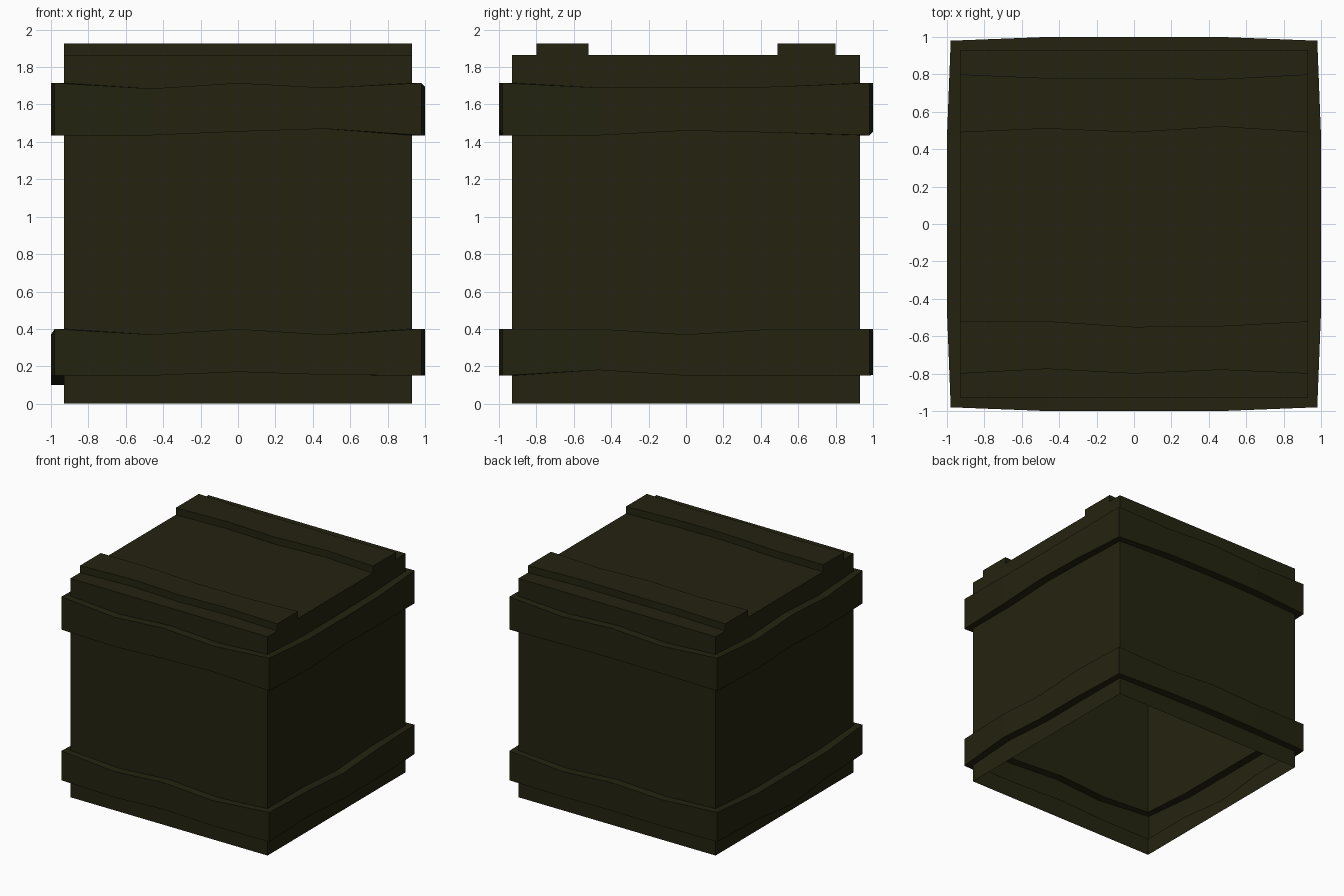
import bpy, bmesh

if "Cube" in bpy.data.objects:
    bpy.data.objects.remove(bpy.data.objects["Cube"])

W, H, TOP = 0.93, 1.865, 1.925      # half width, body height, slat top
STEPS = (-1, -0.5, 0, 0.5, 1)

mat = bpy.data.materials.new("dark olive")
mat.diffuse_color = (0.0175, 0.0165, 0.005, 1)
mat.use_nodes = True
mat.node_tree.nodes["Principled BSDF"].inputs["Base Color"].default_value = mat.diffuse_color


def finish(name, bm):
    bmesh.ops.recalc_face_normals(bm, faces=bm.faces)
    me = bpy.data.meshes.new(name)
    bm.to_mesh(me)
    bm.free()
    me.materials.append(mat)
    ob = bpy.data.objects.new(name, me)
    bpy.context.collection.objects.link(ob)
    return ob


def ring_xy(corner, mid):
    """16 points around the crate: front, right, back, left."""
    pts = []
    for ax, ay in ((1, 0), (0, 1), (-1, 0), (0, -1)):
        for t, d in ((-1, corner), (-0.5, mid), (0, mid), (0.5, mid)):
            along = t * (corner if t == -1 else W)
            pts.append((ax * along + ay * d, ay * along - ax * d))
    return pts


inner, outer = ring_xy(W, W), ring_xy(0.98, 1.0)


def heights(corner, *sides):
    return [z for s in sides for z in (corner, *s)]


# wavy strap edges: corner height, then three heights along each side
low_bottom = heights(.15, (.15, .17, .155), (.18, .15, .15), (.155, .16, .155), (.15, .10, .15))
low_top = heights(.40, (.37, .40, .37), (.40, .37, .40), (.37, .40, .38), (.37, .37, .37))
high_bottom = heights(1.435, (1.435, 1.455, 1.47), (1.435, 1.46, 1.45),
                      (1.455, 1.46, 1.455), (1.435, 1.455, 1.435))
high_top = heights(1.715, (1.685, 1.715, 1.69), (1.69, 1.69, 1.695),
                   (1.69, 1.715, 1.69), (1.69, 1.715, 1.69))

# side walls: one open-bottomed skin that steps out at the two straps
bm = bmesh.new()
levels = [(inner, [0] * 16)]
for lo, hi in ((low_bottom, low_top), (high_bottom, high_top)):
    levels += [(inner, lo), (outer, lo), (outer, hi), (inner, hi)]
levels.append((inner, [H] * 16))
rings = [[bm.verts.new((*p, z)) for p, z in zip(xy, zs)] for xy, zs in levels]
for a, b in zip(rings, rings[1:]):
    for i in range(16):
        j = (i + 1) % 16
        bm.faces.new((a[i], a[j], b[j], b[i]))
finish("crate_walls", bm)

# lid: a skin across the top that steps up at the two slats
edges = [(-.80, -.775, -.80, -.78, -.80), (-.52, -.52, -.55, -.545, -.52),
         (.49, .51, .49, .52, .49), (.80, .78, .78, .775, .80)]
flat = (W,) * 5
rows = [([-v for v in flat], H)]
for k, ys in enumerate(edges):
    rows += [(ys, H), (ys, TOP)] if k % 2 == 0 else [(ys, TOP), (ys, H)]
rows.append((flat, H))
bm = bmesh.new()
grid = [[bm.verts.new((t * W, y, z)) for t, y in zip(STEPS, ys)] for ys, z in rows]
for a, b in zip(grid, grid[1:]):
    for i in range(4):
        bm.faces.new((a[i], a[i + 1], b[i + 1], b[i]))
# slat ends
for k in (1, 5):
    for i in (0, 4):
        bm.faces.new([grid[k + n][i] for n in range(4)])
finish("crate_lid", bm)
